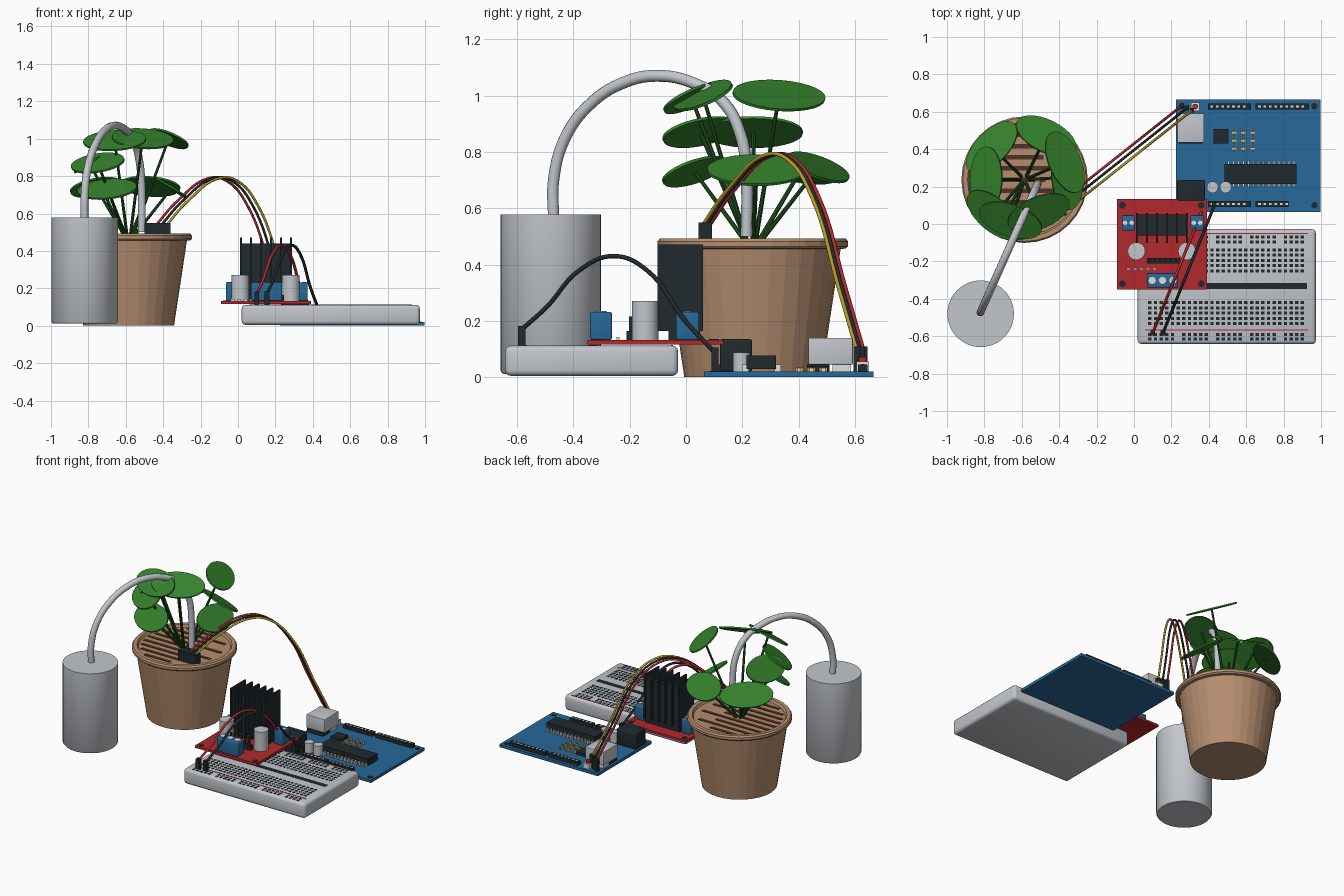
import bpy, bmesh, math
from mathutils import Vector, Matrix

cube = bpy.data.objects.get("Cube")
if cube:
    bpy.data.objects.remove(cube, do_unlink=True)


def material(name, *rgb):
    m = bpy.data.materials.new(name)
    m.use_nodes = True
    m.diffuse_color = (*rgb, 1)
    m.node_tree.nodes["Principled BSDF"].inputs["Base Color"].default_value = (*rgb, 1)
    return m


grey = material("light grey", .54, .57, .6)
white = material("off white", .75, .75, .75)
black = material("near black", .015, .023, .026)
blue = material("board blue", .02, .14, .32)
red = material("red", .45, .022, .025)
yellow = material("yellow", .5, .32, .02)
tan = material("terracotta tan", .46, .27, .16)
brown = material("soil brown", .08, .03, .016)
green = material("leaf green", .035, .22, .025)
stem_green = material("stem green", .015, .09, .015)


def finish(name, bm, mat, smooth=False):
    bmesh.ops.recalc_face_normals(bm, faces=bm.faces)
    mesh = bpy.data.meshes.new(name)
    bm.to_mesh(mesh)
    bm.free()
    mesh.materials.append(mat)
    ob = bpy.data.objects.new(name, mesh)
    bpy.context.collection.objects.link(ob)
    if smooth:
        bpy.ops.object.select_all(action='DESELECT')
        ob.select_set(True)
        bpy.context.view_layer.objects.active = ob
        bpy.ops.object.shade_smooth_by_angle(angle=math.radians(40))
    return ob


def add_box(bm, x0, x1, y0, y1, z0, z1):
    mat = Matrix.Translation(((x0 + x1) / 2, (y0 + y1) / 2, (z0 + z1) / 2))
    bmesh.ops.create_cube(bm, size=1, matrix=mat @ Matrix.Diagonal((x1 - x0, y1 - y0, z1 - z0, 1)))


def box(name, mat, *bounds, bevel=0):
    bm = bmesh.new()
    add_box(bm, *bounds)
    if bevel:
        bmesh.ops.bevel(bm, geom=bm.edges[:], offset=bevel, segments=3, profile=.5, affect='EDGES')
    return finish(name, bm, mat, bevel > 0)


def boxes(name, mat, bounds_list):
    bm = bmesh.new()
    for bounds in bounds_list:
        add_box(bm, *bounds)
    return finish(name, bm, mat)


def lathe(name, mat, x, y, profile, sides, smooth=False):
    bm = bmesh.new()
    verts = [bm.verts.new((x + r, y, z)) for r, z in profile]
    edges = [bm.edges.new(pair) for pair in zip(verts, verts[1:])]
    bmesh.ops.spin(bm, geom=verts + edges, cent=(x, y, 0), axis=(0, 0, 1),
                   angle=math.tau, steps=sides, use_duplicate=False)
    bmesh.ops.remove_doubles(bm, verts=bm.verts[:], dist=.0005)
    return finish(name, bm, mat, smooth)


def can(name, mat, x, y, r, z0, z1, sides=24):
    return lathe(name, mat, x, y, [(0, z0), (r, z0), (r, z1), (0, z1)], sides, True)


def tube(name, mat, start, end, profile, radius):
    """Bent tube over a straight ground line; profile holds (fraction, height)."""
    a, b = Vector((*start, 0)), Vector((*end, 0))
    data = bpy.data.curves.new(name, 'CURVE')
    data.dimensions = '3D'
    data.bevel_depth, data.bevel_resolution = radius, 3
    data.resolution_u, data.use_fill_caps = 8, True
    spline = data.splines.new('BEZIER')
    spline.bezier_points.add(len(profile) - 1)
    for p, (t, z) in zip(spline.bezier_points, profile):
        p.co = a.lerp(b, t) + Vector((0, 0, z))
        p.handle_left_type = p.handle_right_type = 'AUTO'
    data.materials.append(mat)
    ob = bpy.data.objects.new(name, data)
    bpy.context.collection.objects.link(ob)
    bpy.ops.object.select_all(action='DESELECT')
    ob.select_set(True)
    bpy.context.view_layer.objects.active = ob
    bpy.ops.object.convert(target='MESH')


# Water reservoir and its tube
lathe("reservoir", grey, -.82, -.48, [(0, .012), (.17, .012), (.178, .022), (.178, .578), (0, .578)], 48, True)
tube("water_tube", grey, (-.82, -.47), (-.515, .215),
     [(0, .56), (0, .7), (.06, .85), (.19, .97), (.36, 1.045), (.54, 1.07),
      (.74, 1.04), (.875, .98), (.97, .86), (1, .7), (1, .5)], .021)

# Flower pot and soil
PX, PY = -.585, .237
lathe("pot", tan, PX, PY, [(0, 0), (.243, 0), (.312, .455), (.33, .457), (.338, .465), (.338, .482),
                           (.33, .493), (.305, .493), (.296, .476), (0, .476)], 32)
strips = []
for i in range(-4, 5):
    y = i * .06
    half = math.sqrt(.28 ** 2 - y * y)
    strips.append((PX - half, PX + half * (.9 if i % 2 else .4), PY + y - .012, PY + y + .012, .475, .479))
boxes("soil_strips", brown, strips)

# Leaves hang outward on straight stems
leaf_spots = [(-.37, .33, 1.0), (-.51, .06, 1.0), (-.66, .02, .99),
              (-.79, .24, .87), (-.75, .05, .87), (-.355, .25, .735),
              (-.47, .47, .745), (-.76, .41, .74), (-.7, .03, .73)]
for n, spot in enumerate(leaf_spots):
    centre = Vector(spot)
    out = Vector((spot[0] - PX, spot[1] - PY, 0)).normalized()
    normal = out * math.sin(.55) + Vector((0, 0, math.cos(.55)))
    side = Vector((0, 0, 1)).cross(out)
    basis = Matrix((side, normal.cross(side), normal)).transposed().to_4x4()
    bm = bmesh.new()
    bmesh.ops.create_cone(bm, cap_ends=True, segments=28, radius1=1, radius2=1, depth=1,
                          matrix=Matrix.Translation(centre) @ basis @ Matrix.Diagonal((.175, .1, .01, 1)))
    finish(f"leaf_{n}", bm, green, True)
    root = Vector((PX, PY, .47)) + out * .02
    span = centre - root
    bm = bmesh.new()
    bmesh.ops.create_cone(bm, cap_ends=True, segments=8, radius1=.009, radius2=.007, depth=span.length,
                          matrix=Matrix.Translation((root + centre) / 2)
                          @ span.to_track_quat('Z', 'Y').to_matrix().to_4x4())
    finish(f"stem_{n}", bm, stem_green, True)

# Breadboard with holes, groove and rail lines
box("breadboard", grey, .02, .972, -.642, -.028, .005, .112, bevel=.02)
box("breadboard_groove", black, .06, .925, -.347, -.316, .108, .114)
boxes("rail_lines", red, [(.06, .93, y - .003, y + .003, .108, .114) for y in (-.05, -.567)])
rows = [-.07, -.097, -.59, -.615]
rows += [start - i * .028 for start in (-.138, -.42) for i in range(5)]
holes = []
for y in rows:
    rail = y > -.1 or y < -.58
    for c in range(28):
        if not (rail and c % 6 == 5):
            x = .085 + c * .0302
            holes.append((x - .009, x + .009, y - .008, y + .008, .109, .1135))
boxes("breadboard_holes", black, holes)

# Controller board
box("controller_board", blue, .225, .996, .064, .665, 0, .02)
for n, (x, y) in enumerate([(.255, .63), (.965, .63), (.255, .1), (.965, .1)]):
    can(f"board_hole_{n}", black, x, y, .017, .018, .023, 16)
headers = [(.395, .625, .628), (.65, .935, .628), (.395, .625, .107), (.65, .825, .107)]
boxes("pin_headers", black, [(a, b, y - .017, y + .017, .02, .045) for a, b, y in headers])
boxes("header_sockets", white, [(a + .014 + i * .029, a + .028 + i * .029, y - .006, y + .006, .043, .047)
                                for a, b, y in headers for i in range(int((b - a) / .029))])
box("usb_port", grey, .23, .375, .435, .592, .045, .14, bevel=.004)
box("usb_base", black, .24, .365, .43, .51, .02, .046)
box("usb_base_rear", white, .24, .365, .52, .585, .02, .046)
box("power_jack", black, .23, .38, .12, .235, .02, .135, bevel=.008)
box("main_chip", black, .485, .868, .215, .32, .03, .077)
boxes("chip_pins", white, [(.5 + i * .027, .51 + i * .027, y - .012, y + .012, .02, .045)
                           for i in range(14) for y in (.21, .326)])
box("small_chip", black, .425, .505, .43, .508, .02, .04)
for n, x in enumerate((.42, .49)):
    can(f"board_capacitor_{n}", grey, x, .197, .031, .02, .088)
resistors = [(.52 + i * .05, .55 + i * .05, y - .007, y + .007, .02, .032)
             for i in range(3) for y in (.402, .445, .488)]
boxes("resistors", white, resistors)
boxes("resistor_bands", yellow, [(a + .01, a + .02, c - .008, d + .008, .02, .035) for a, b, c, d, e, f in resistors])
box("reset_base", white, .305, .35, .605, .65, .02, .055)
can("reset_button", red, .327, .628, .015, .055, .072, 16)

# Motor driver board
box("driver_board", red, -.092, .39, -.35, .133, .117, .133)
for n, (x, y) in enumerate([(-.062, .1), (.36, .1), (-.062, -.32), (.36, -.32)]):
    can(f"driver_hole_{n}", black, x, y, .018, .131, .136, 16)
box("heatsink_core", black, .015, .285, -.062, .05, .133, .44)
boxes("heatsink_fins", black, [(.01 + i * .0535, .022 + i * .0535, -.102, .06, .165, .472) for i in range(6)])
terminals = [(-.065, .005, -.035, .047), (.302, .372, -.035, .047), (.07, .235, -.34, -.263)]
for n, (a, b, c, d) in enumerate(terminals):
    box(f"terminal_{n}", blue, a, b, c, d, .133, .232, bevel=.006)
    count = 3 if n == 2 else 2
    for i in range(count):
        step = (b - a) / count
        x = a + step * (i + .5)
        can(f"terminal_screw_{n}_{i}", white, x, (c + d) / 2, step * .35, .23, .235, 12)
for n, x in enumerate((.013, .283)):
    can(f"driver_capacitor_{n}", grey, x, -.145, .047, .133, .27, 32)
box("driver_pin_base", black, .07, .245, -.212, -.182, .133, .165)
boxes("driver_pins", black, [(.078 + i * .028, .09 + i * .028, -.203, -.191, .16, .215) for i in range(6)])
boxes("driver_parts", white, [(-.04 + i * .035, -.02 + i * .035, -.246, -.236, .133, .142) for i in range(5)])

# Moisture sensor and its three leads
box("moisture_sensor", black, -.5, -.36, .045, .092, .47, .55)
lead = [(0, .53), (.17, .665), (.42, .79), (.56, .77), (.71, .64), (.88, .32), (1, .09)]
for n, (name, mat) in enumerate([("red", red), ("black", black), ("yellow", yellow)]):
    x = .255 + n * .028
    y = .632 - n * .012
    tube(f"sensor_lead_{name}", mat, (x - .7, y - .555), (x, y), lead, .007)
    box(f"sensor_plug_{name}", black, x - .011, x + .011, y - .013, y + .013, .02, .11)

# Jumper wires from breadboard to controller
hop = [(0, .17), (.13, .25), (.3, .38), (.48, .43), (.65, .38), (.85, .2), (1, .09)]
for n, (name, mat, x, end) in enumerate([("red", red, .1, .375), ("black", black, .155, .43)]):
    tube(f"jumper_{name}", mat, (x, -.583), (end, .1), hop, .008)
    box(f"jumper_plug_{name}", black, x - .013, x + .013, -.597, -.57, .11, .182)
    box(f"jumper_socket_{name}", black, end - .012, end + .012, .09, .116, .04, .105)
